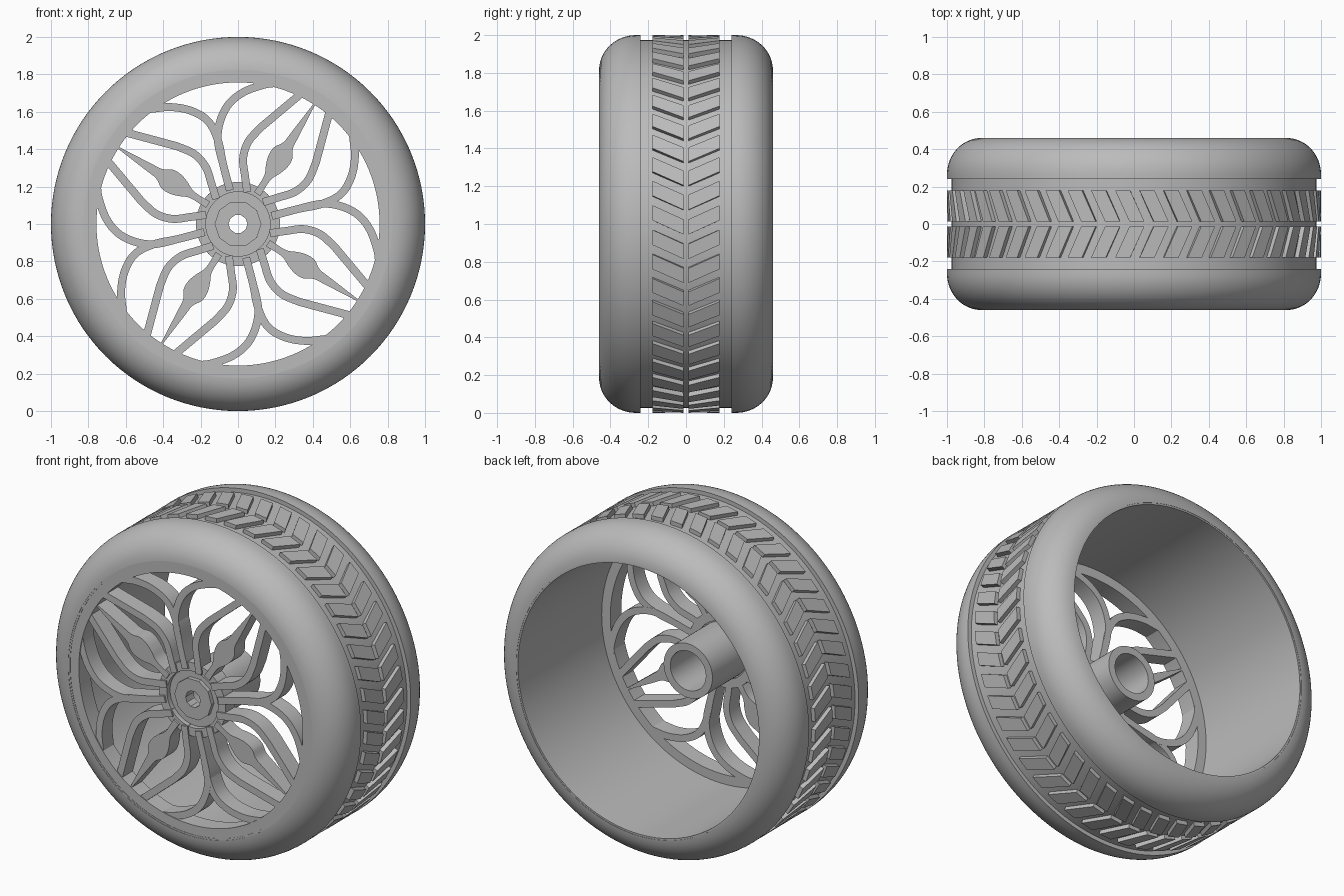
import bpy, bmesh, math
from mathutils import Vector

old = bpy.data.objects.get("Cube")
if old:
    bpy.data.objects.remove(old)

grey = bpy.data.materials.new("plain grey")
grey.use_nodes = True
tone = (0.5, 0.5, 0.5, 1)
grey.diffuse_color = tone
grey.node_tree.nodes["Principled BSDF"].inputs["Base Color"].default_value = tone

FRONT, BACK = -0.45, -0.35      # depth of the spoke face
QUARTERS = [k * math.pi / 2 for k in range(4)]


def finish(name, bm, smooth=True):
    bmesh.ops.recalc_face_normals(bm, faces=bm.faces)
    mesh = bpy.data.meshes.new(name)
    bm.to_mesh(mesh)
    bm.free()
    ob = bpy.data.objects.new(name, mesh)
    bpy.context.collection.objects.link(ob)
    mesh.materials.append(grey)
    if smooth:
        bpy.ops.object.select_all(action='DESELECT')
        ob.select_set(True)
        bpy.context.view_layer.objects.active = ob
        bpy.ops.object.shade_smooth_by_angle(angle=math.radians(30))
    return ob


def loft(bm, rings, closed):
    """Join equal rings of points with quads; cap the ends if open."""
    rows = [[bm.verts.new(p) for p in ring] for ring in rings]
    n = len(rows[0])
    pairs = list(zip(rows, rows[1:]))
    if closed:
        pairs.append((rows[-1], rows[0]))
    else:
        bm.faces.new(rows[0])
        bm.faces.new(rows[-1])
    for a, b in pairs:
        for i in range(n):
            j = (i + 1) % n
            bm.faces.new((a[i], a[j], b[j], b[i]))


def lathe(name, profile, steps=128, start=0.0):
    """Revolve a closed (radius, y) profile around the axle."""
    bm = bmesh.new()
    rings = []
    for k in range(steps):
        t = start + math.tau * k / steps
        rings.append([(r * math.sin(t), y, 1 + r * math.cos(t)) for r, y in profile])
    loft(bm, rings, True)
    return finish(name, bm)


def tube(name, inner, outer, y0, y1, steps=128, start=0.0):
    return lathe(name, [(inner, y0), (outer, y0), (outer, y1), (inner, y1)], steps, start)


def curve(pts, sub=8):
    """Catmull-Rom samples through the points."""
    p = [Vector(q) for q in pts]
    p = [2 * p[0] - p[1]] + p + [2 * p[-1] - p[-2]]
    out = []
    for a, b, c, d in zip(p, p[1:], p[2:], p[3:]):
        for s in range(sub):
            t = s / sub
            out.append(0.5 * (2 * b + (c - a) * t + (2 * a - 5 * b + 4 * c - d) * t ** 2
                              + (3 * b - a - 3 * c + d) * t ** 3))
    return out + [p[-2]]


def ribbon(bm, path, widths, turn, front=FRONT, back=BACK):
    """Bar of varying width following a path in the wheel plane."""
    rings = []
    ca, sa = math.cos(turn), math.sin(turn)
    for i, p in enumerate(path):
        d = (path[min(i + 1, len(path) - 1)] - path[max(i - 1, 0)]).normalized()
        off = Vector((-d.y, d.x)) * widths[i] / 2
        ring = []
        for q, y in ((p + off, front), (p - off, front), (p - off, back), (p + off, back)):
            ring.append((q.x * ca - q.y * sa, y, 1 + q.x * sa + q.y * ca))
        rings.append(ring)
    loft(bm, rings, False)


# Tyre with rounded shoulders and a sunken tread band
arc = [(0.815 + 0.185 * math.sin(t), 0.265 + 0.195 * math.cos(t))
       for t in (math.pi / 2 * k / 14 for k in range(15))]
half = [(0.825, 0.46)] + arc[1:] + [(1.0, 0.24), (0.975, 0.24)]
lathe("tyre", half + [(r, -y) for r, y in reversed(half)])

# Chevron tread blocks, in two mirrored rows
bm = bmesh.new()
COUNT = 48
for k in range(COUNT):
    t = math.tau * k / COUNT
    for side in (-1, 1):
        plan = [(t - 0.10, 0.178), (t - 0.02, 0.178), (t + 0.055, 0.014), (t - 0.025, 0.014)]
        loft(bm, [[(r * math.sin(a), side * y, 1 + r * math.cos(a)) for a, y in plan]
                  for r in (0.965, 1.0)], False)
finish("tread_blocks", bm, smooth=False)

# Rim barrel and the flat ring that carries the spokes
tube("rim_barrel", 0.815, 0.828, -0.458, 0.458)
tube("rim_ring", 0.757, 0.82, FRONT - 0.006, BACK)

# Hub: rear sleeve, front collar, recessed plate, ten-sided cap
tube("hub_sleeve", 0.12, 0.165, -0.37, -0.02, 64)
tube("hub_collar", 0.172, 0.225, -0.44, BACK, 64)
tube("hub_plate", 0.05, 0.18, -0.41, -0.36, 60)
tube("hub_cap", 0.05, 0.125, -0.435, -0.37, 10, math.pi / 10)

# Kite-shaped frames, each with a leaf-shaped bar inside
bm = bmesh.new()
leaf_bm = bmesh.new()
AXIS = math.radians(57.5)
side_pts = [(0.17, 0.05), (0.235, 0.105), (0.31, 0.165), (0.40, 0.19), (0.50, 0.175)]
leaf = [(0.19, 0.04), (0.29, 0.04), (0.35, 0.09), (0.40, 0.12), (0.45, 0.115),
        (0.50, 0.06), (0.57, 0.045), (0.77, 0.008)]
for q in QUARTERS:
    for s in (-1, 1):
        path = curve([(u, v * s) for u, v in side_pts], 5) + [Vector((0.785, 0.085 * s))]
        ribbon(bm, path, [0.042] * len(path), AXIS + q)
    ribbon(bm, [Vector((0.778, -0.1)), Vector((0.778, 0.1))], [0.03] * 2, AXIS + q)
    pts = curve(leaf, 5)
    ribbon(leaf_bm, [Vector((p.x, 0)) for p in pts], [p.y for p in pts], AXIS + q)
finish("kite_frames", bm)
finish("leaf_bars", leaf_bm)

# Forked curved spokes between the frames
bm = bmesh.new()
stem = [(-0.043, 0.18), (-0.08, 0.32), (-0.108, 0.45)]
left_fork = stem + [(-0.16, 0.55), (-0.25, 0.605), (-0.36, 0.625), (-0.47, 0.615)]
right_fork = stem + [(-0.095, 0.55), (-0.05, 0.64), (0.03, 0.705), (0.14, 0.745), (0.22, 0.755)]
for q in QUARTERS:
    for fork, shift in ((left_fork, 0), (right_fork, 0.0006)):
        path = curve(fork)
        ribbon(bm, path, [0.042] * len(path), q, FRONT - shift, BACK + shift)
finish("forked_spokes", bm)
